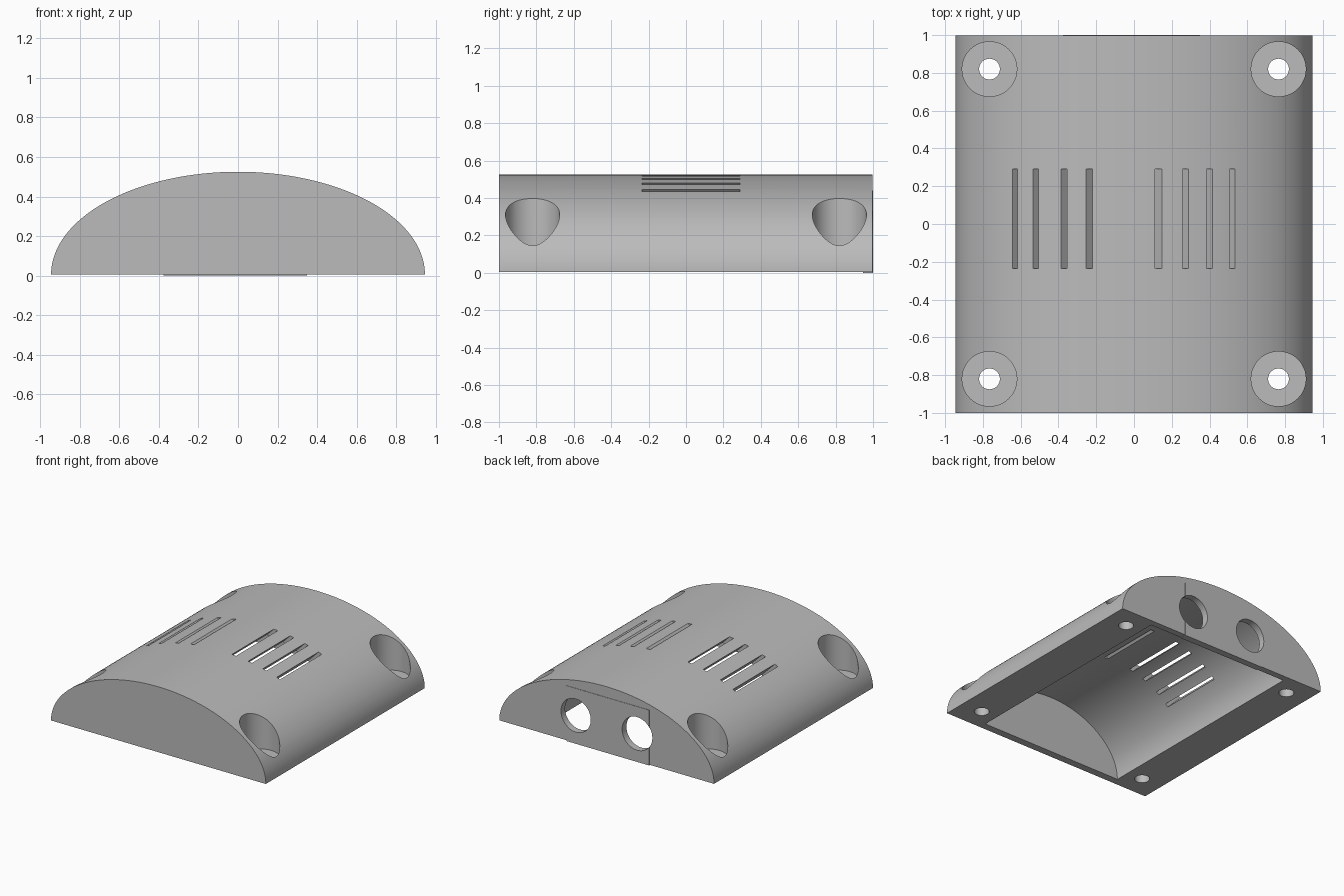
import bpy, bmesh, math
from mathutils import Matrix, Vector

if "Cube" in bpy.data.objects:
    bpy.data.objects.remove(bpy.data.objects["Cube"])

HALF_W, TOP, BASE = 0.945, 0.525, 0.005

grey = bpy.data.materials.new("plain grey")
grey.use_nodes = True
colour = (0.5, 0.5, 0.5, 1)
grey.diffuse_color = colour
grey.node_tree.nodes["Principled BSDF"].inputs["Base Color"].default_value = colour


def to_object(name, bm):
    bmesh.ops.recalc_face_normals(bm, faces=bm.faces)
    mesh = bpy.data.meshes.new(name)
    bm.to_mesh(mesh)
    bm.free()
    mesh.materials.append(grey)
    obj = bpy.data.objects.new(name, mesh)
    bpy.context.collection.objects.link(obj)
    return obj


def half_ellipse(name, rx, z0, z1, y0, y1, steps):
    """Half-elliptical bar lying along y."""
    bm = bmesh.new()
    angles = [math.pi * i / steps for i in range(steps + 1)]
    ring = [bm.verts.new((rx * math.cos(a), y0, z0 + (z1 - z0) * math.sin(a))) for a in angles]
    face = bm.faces.new(ring)
    ext = bmesh.ops.extrude_face_region(bm, geom=[face])
    moved = [v for v in ext["geom"] if isinstance(v, bmesh.types.BMVert)]
    bmesh.ops.translate(bm, verts=moved, vec=(0, y1 - y0, 0))
    return to_object(name, bm)


def box(name, centre, size, tilt=0):
    bm = bmesh.new()
    m = Matrix.Translation(centre) @ Matrix.Rotation(tilt, 4, 'Y') @ Matrix.Diagonal((*size, 1))
    bmesh.ops.create_cube(bm, size=1, matrix=m)
    return to_object(name, bm)


def cylinder(name, centre, radius, depth, along_y=False):
    bm = bmesh.new()
    m = Matrix.Translation(centre)
    if along_y:
        m = m @ Matrix.Rotation(math.pi / 2, 4, 'X')
    bmesh.ops.create_cone(bm, cap_ends=True, segments=48, radius1=radius,
                          radius2=radius, depth=depth, matrix=m)
    return to_object(name, bm)


def combine(target, tool, operation='DIFFERENCE'):
    """Bake a boolean into the target and discard the tool."""
    mod = target.modifiers.new("cut", 'BOOLEAN')
    mod.operation, mod.solver, mod.object = operation, 'EXACT', tool
    deps = bpy.context.evaluated_depsgraph_get()
    baked = bpy.data.meshes.new_from_object(target.evaluated_get(deps))
    target.modifiers.clear()
    target.data = baked
    bpy.data.objects.remove(tool)


# Domed cover with a slim connector panel in the back wall
cover = half_ellipse("domed_cover", HALF_W, BASE, TOP, -1, 0.997, 96)
combine(cover, box("back_panel", (-0.013, 0.973, 0.22), (0.726, 0.054, 0.44)), 'UNION')

# Hollow inside, open underneath
combine(cover, half_ellipse("cavity", 0.63, BASE, 0.46, -0.94, 0.946, 72))
combine(cover, box("cavity_mouth", (0, 0.003, 0), (1.26, 1.886, 0.0102)))

# Corner screw holes with wide recesses
for side in (-1, 1):
    for end in (-1, 1):
        x, y = side * 0.765, end * 0.82
        combine(cover, cylinder("screw_recess", (x, y, 0.5), 0.145, 0.8))
        combine(cover, cylinder("screw_hole", (x, y, 0.1), 0.055, 0.4))

# Cable holes through the back wall
for x in (-0.27, 0.27):
    combine(cover, cylinder("cable_hole", (x, 0.98, 0.225), 0.132, 0.2, True))

# Slanted vent slots, leaning outward on each side
for x in (-0.63, -0.52, -0.37, -0.237, 0.13, 0.272, 0.4, 0.52):
    tilt = math.copysign(math.pi / 4, x)
    surface = Vector((x, 0.027, BASE + (TOP - BASE) * math.sqrt(1 - (x / HALF_W) ** 2)))
    axis = Vector((math.sin(tilt), 0, math.cos(tilt)))
    combine(cover, box("vent_slot", surface - axis * 0.05, (0.027, 0.526, 0.4), tilt))

# Smooth dome, crisp rims
bpy.ops.object.select_all(action='DESELECT')
cover.select_set(True)
bpy.context.view_layer.objects.active = cover
bpy.ops.object.shade_smooth_by_angle(angle=math.radians(30))
